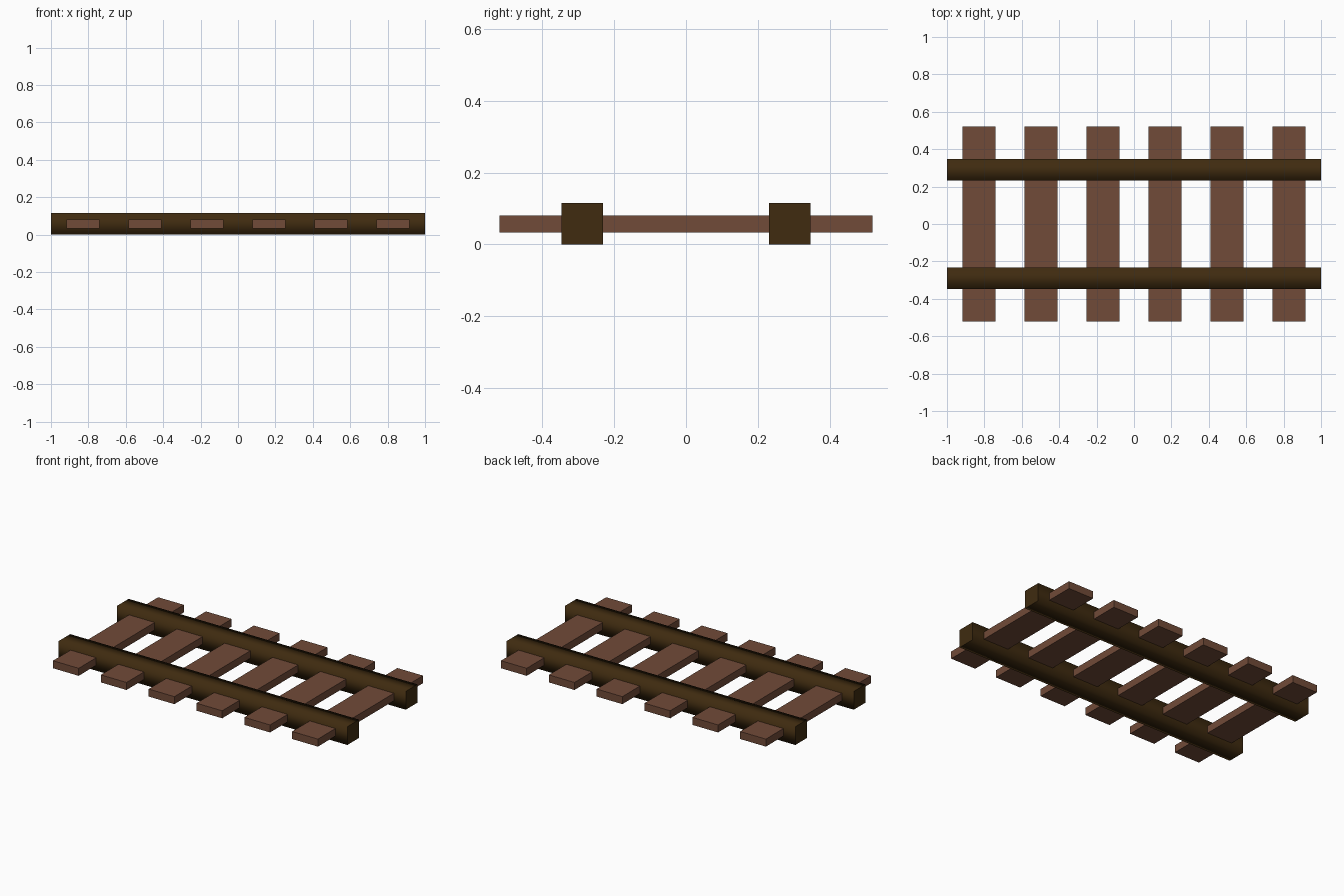
import bpy

if "Cube" in bpy.data.objects:
    bpy.data.objects.remove(bpy.data.objects["Cube"])


def make_material(name, color):
    mat = bpy.data.materials.new(name)
    mat.diffuse_color = (*color, 1)
    mat.use_nodes = True
    mat.node_tree.nodes["Principled BSDF"].inputs["Base Color"].default_value = mat.diffuse_color
    return mat


def box(name, center, size, mat):
    bpy.ops.mesh.primitive_cube_add(size=1, location=center)
    obj = bpy.context.object
    obj.name = name
    obj.scale = size
    bpy.ops.object.transform_apply(location=False, rotation=False, scale=True)
    obj.data.materials.append(mat)
    return obj


rail_brown = make_material("rail_brown", (0.050, 0.024, 0.005))
tie_brown = make_material("tie_brown", (0.165, 0.070, 0.040))

# Two long rails, softly shaded along the sides with flat ends
for side, y in (("front", -0.289), ("back", 0.289)):
    rail = box(f"{side}_rail", (0, y, 0.0575), (2.0, 0.115, 0.115), rail_brown)
    for face in rail.data.polygons:
        face.use_smooth = abs(face.normal.x) < 0.5

# Six evenly spaced cross ties passing through the rails
for i in range(6):
    x = (i - 2.5) * 0.3313
    box(f"cross_tie_{i + 1}", (x, 0, 0.0575), (0.178, 1.04, 0.047), tie_brown)
